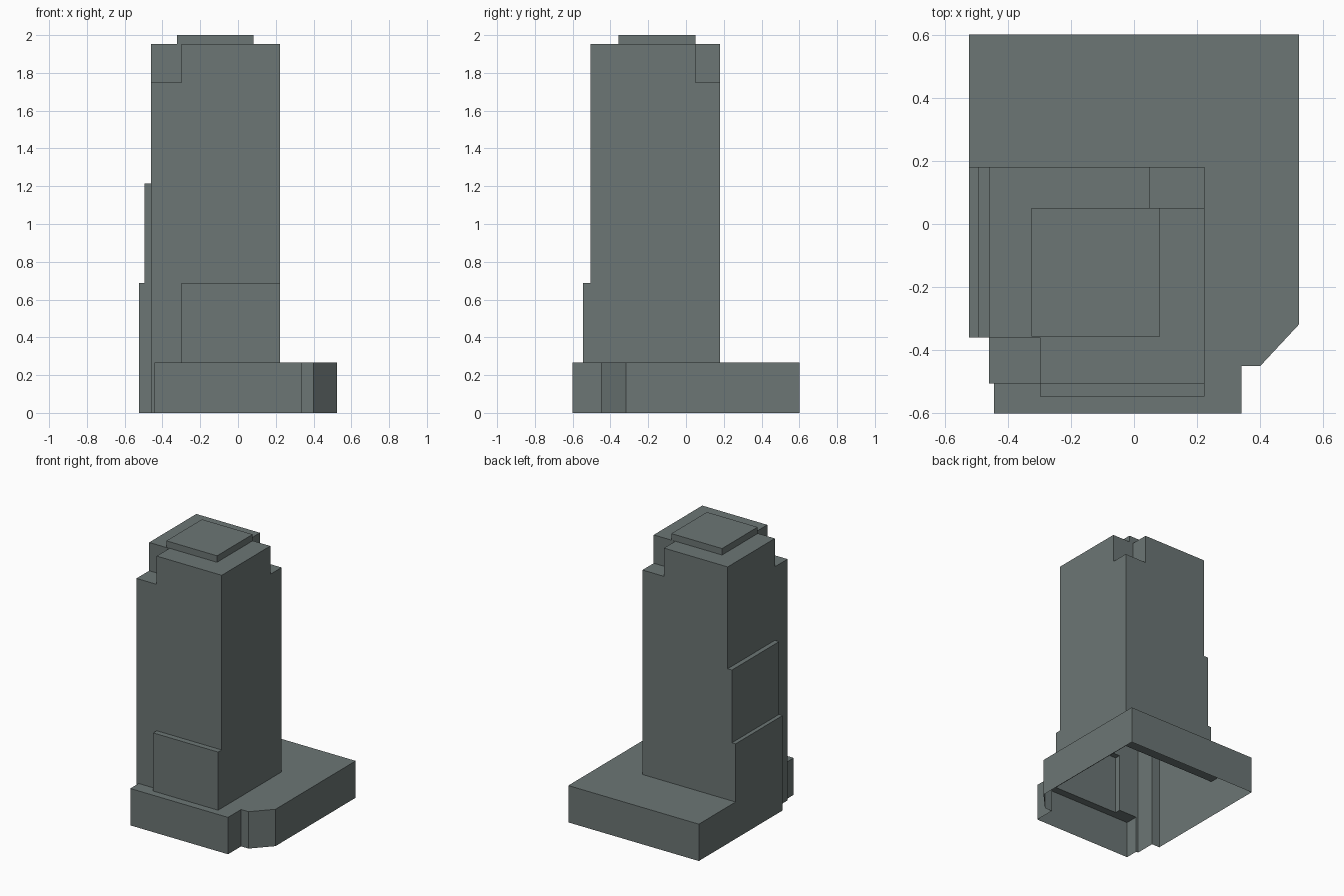
import bpy
import bmesh

cube = bpy.data.objects.get("Cube")
if cube:
    bpy.data.objects.remove(cube, do_unlink=True)

COLOR = (0.15, 0.182, 0.178, 1.0)
mat = bpy.data.materials.new("slate_grey")
mat.use_nodes = True
mat.diffuse_color = COLOR
mat.node_tree.nodes["Principled BSDF"].inputs["Base Color"].default_value = COLOR

# Plan lines of the shaft, its side slabs and its corner notches
L, R, F, B = -0.46, 0.223, -0.505, 0.18
SLAB_L, STRIP_L, SLAB_F = -0.523, -0.494, -0.546
SLAB_X, SIDE_Y = -0.298, -0.36
NOTCH_X, NOTCH_Y = 0.05, 0.051
# Heights of the storeys
PODIUM, LOW, MID, SHOULDER, ROOF, TOP = 0.267, 0.688, 1.215, 1.748, 1.953, 2.0


def rect(x0, x1, y0, y1):
    return [(x0, y0), (x1, y0), (x1, y1), (x0, y1)]


def storey(name, outline, z0, z1, decks):
    """Open-bottomed storey: walls along a counterclockwise outline, plus flat decks on top."""
    bm = bmesh.new()
    low = [bm.verts.new((x, y, z0)) for x, y in outline]
    high = [bm.verts.new((x, y, z1)) for x, y in outline]
    for i in range(len(outline)):
        j = (i + 1) % len(outline)
        bm.faces.new((low[i], low[j], high[j], high[i]))
    for deck in decks:
        face = bm.faces.new([bm.verts.new((x, y, z1)) for x, y in deck])
        face.normal_update()
        if face.normal.z < 0:
            face.normal_flip()
    bmesh.ops.remove_doubles(bm, verts=bm.verts, dist=0.0001)
    mesh = bpy.data.meshes.new(name)
    bm.to_mesh(mesh)
    bm.free()
    mesh.materials.append(mat)
    obj = bpy.data.objects.new(name, mesh)
    bpy.context.collection.objects.link(obj)


# Podium with a chamfered, stepped front corner; its deck wraps round the shaft
rim = [(-0.443, F), (-0.443, -0.6), (0.34, -0.6), (0.34, -0.45), (0.4, -0.45),
       (0.523, -0.318), (0.523, 0.6), (SLAB_L, 0.6)]
shaft_edge = [(SLAB_L, B), (R, B), (R, SLAB_F), (SLAB_X, SLAB_F), (SLAB_X, F)]
storey("podium", rim + [(SLAB_L, SIDE_Y), (L, SIDE_Y), (L, F)], 0, PODIUM,
       [rim + shaft_edge])

# Lower shaft with the front slab and the wide side slab
storey("lower_shaft",
       [(SLAB_X, SLAB_F), (R, SLAB_F), (R, B), (SLAB_L, B), (SLAB_L, SIDE_Y),
        (L, SIDE_Y), (L, F), (SLAB_X, F)], PODIUM, LOW,
       [rect(SLAB_X, R, SLAB_F, F), rect(SLAB_L, STRIP_L, SIDE_Y, B)])

# Middle shaft with the thin side slab
storey("middle_shaft",
       [(L, F), (R, F), (R, B), (STRIP_L, B), (STRIP_L, SIDE_Y), (L, SIDE_Y)],
       LOW, MID, [rect(STRIP_L, L, SIDE_Y, B)])

# Plain upper shaft, with ledges where two opposite corners are cut away
storey("upper_shaft", rect(L, R, F, B), MID, SHOULDER,
       [rect(L, SLAB_X, F, SIDE_Y), rect(NOTCH_X, R, NOTCH_Y, B)])

# Notched crown and roof cap
crown = [(SLAB_X, F), (R, F), (R, NOTCH_Y), (NOTCH_X, NOTCH_Y), (NOTCH_X, B),
         (L, B), (L, SIDE_Y), (SLAB_X, SIDE_Y)]
storey("crown", crown, SHOULDER, ROOF, [crown])
cap = rect(-0.324, 0.082, -0.357, 0.05)
storey("roof_cap", cap, ROOF, TOP, [cap])
